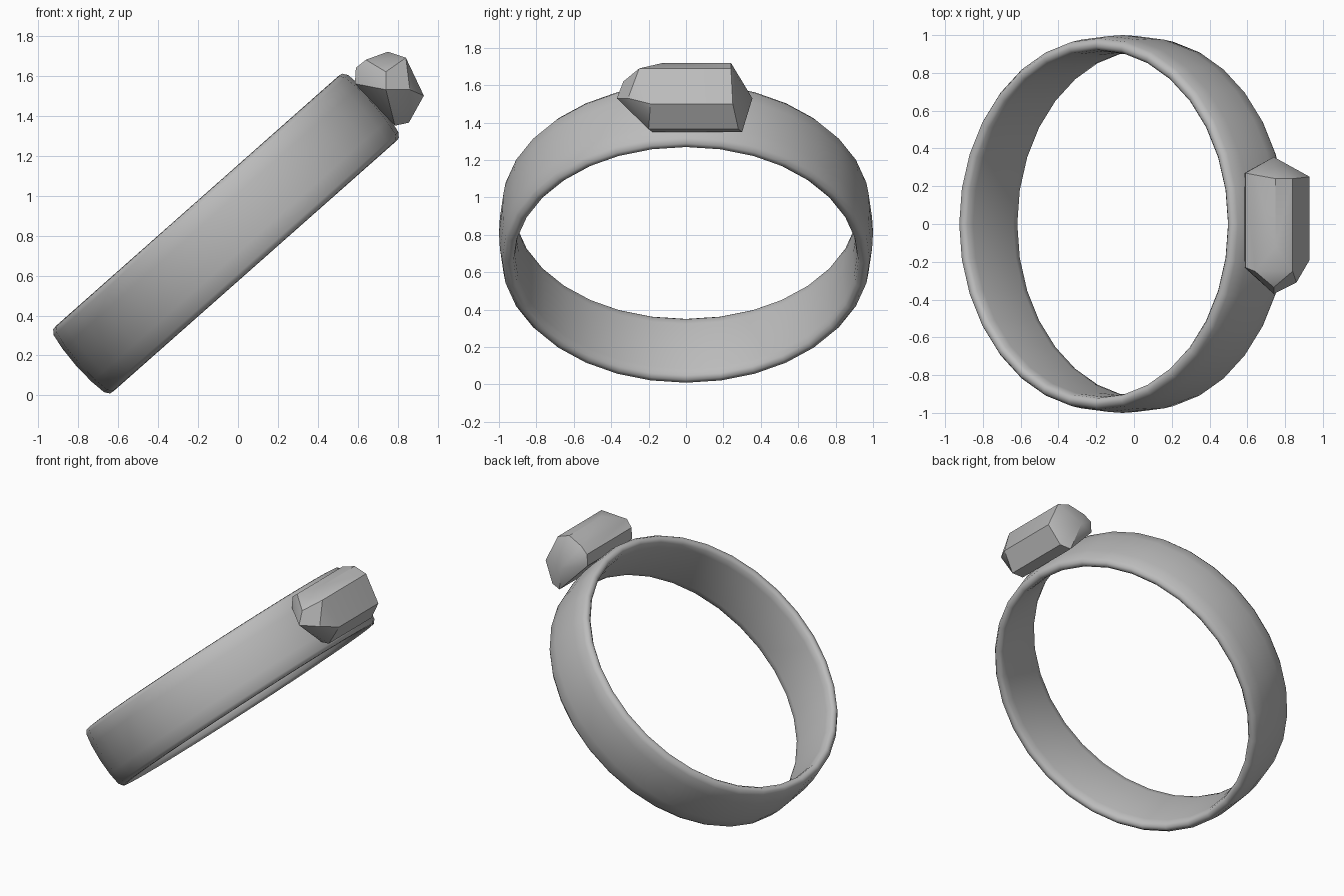
import bpy, bmesh, math
from mathutils import Vector

cube = bpy.data.objects.get("Cube")
if cube:
    bpy.data.objects.remove(cube, do_unlink=True)

grey = bpy.data.materials.new("plain grey")
grey.use_nodes = True
colour = (0.5, 0.5, 0.5, 1)
grey.diffuse_color = colour
grey.node_tree.nodes["Principled BSDF"].inputs["Base Color"].default_value = colour


def finish(bm, name, angle):
    """Turn a bmesh into a grey object, smooth below the given angle."""
    bmesh.ops.recalc_face_normals(bm, faces=bm.faces)
    mesh = bpy.data.meshes.new(name)
    bm.to_mesh(mesh)
    bm.free()
    mesh.materials.append(grey)
    obj = bpy.data.objects.new(name, mesh)
    bpy.context.collection.objects.link(obj)
    bpy.ops.object.select_all(action="DESELECT")
    obj.select_set(True)
    bpy.context.view_layer.objects.active = obj
    bpy.ops.object.shade_smooth_by_angle(angle=math.radians(angle))
    return obj


# Band: rounded cross-section (radius, height), mirrored and spun about its axis
half = [(1.0, 0.0), (0.995, 0.11), (0.983, 0.19), (0.965, 0.215),
        (0.94, 0.218), (0.922, 0.2), (0.915, 0.16), (0.91, 0.0)]
profile = half + [(r, -h) for r, h in reversed(half[1:-1])]
bm = bmesh.new()
ring = [bm.verts.new((r, 0, h)) for r, h in profile]
edges = [bm.edges.new((ring[i - 1], ring[i])) for i in range(len(ring))]
bmesh.ops.spin(bm, geom=ring + edges, cent=(0, 0, 0), axis=(0, 0, 1),
               angle=math.tau, steps=32, use_merge=True)
bmesh.ops.remove_doubles(bm, verts=bm.verts, dist=0.0005)
band = finish(bm, "band", 60)
band.rotation_euler.y = math.radians(-41.5)
band.location = (-0.06, 0, 0.81)

# Gem: long crystal, each ridge as (x, z, front y, back y), with pointed ends
ridges = [(0.585, 1.56, -0.23, 0.27), (0.59, 1.64, -0.23, 0.27),
          (0.64, 1.68, -0.25, 0.26), (0.75, 1.72, -0.12, 0.24),
          (0.84, 1.69, -0.25, 0.24), (0.93, 1.50, -0.19, 0.25),
          (0.855, 1.365, -0.2, 0.28), (0.785, 1.35, -0.18, 0.3)]
bm = bmesh.new()
for x, z, front, back in ridges:
    bm.verts.new((x, front, z))
    bm.verts.new((x, back, z))
for tip in [(0.74, -0.37, 1.53), (0.74, 0.355, 1.53),
            (0.86, -0.31, 1.53), (0.74, -0.335, 1.62)]:
    bm.verts.new(tip)
bmesh.ops.convex_hull(bm, input=bm.verts)
bmesh.ops.dissolve_limit(bm, angle_limit=math.radians(3),
                         verts=bm.verts, edges=bm.edges)
finish(bm, "gem", 32)
